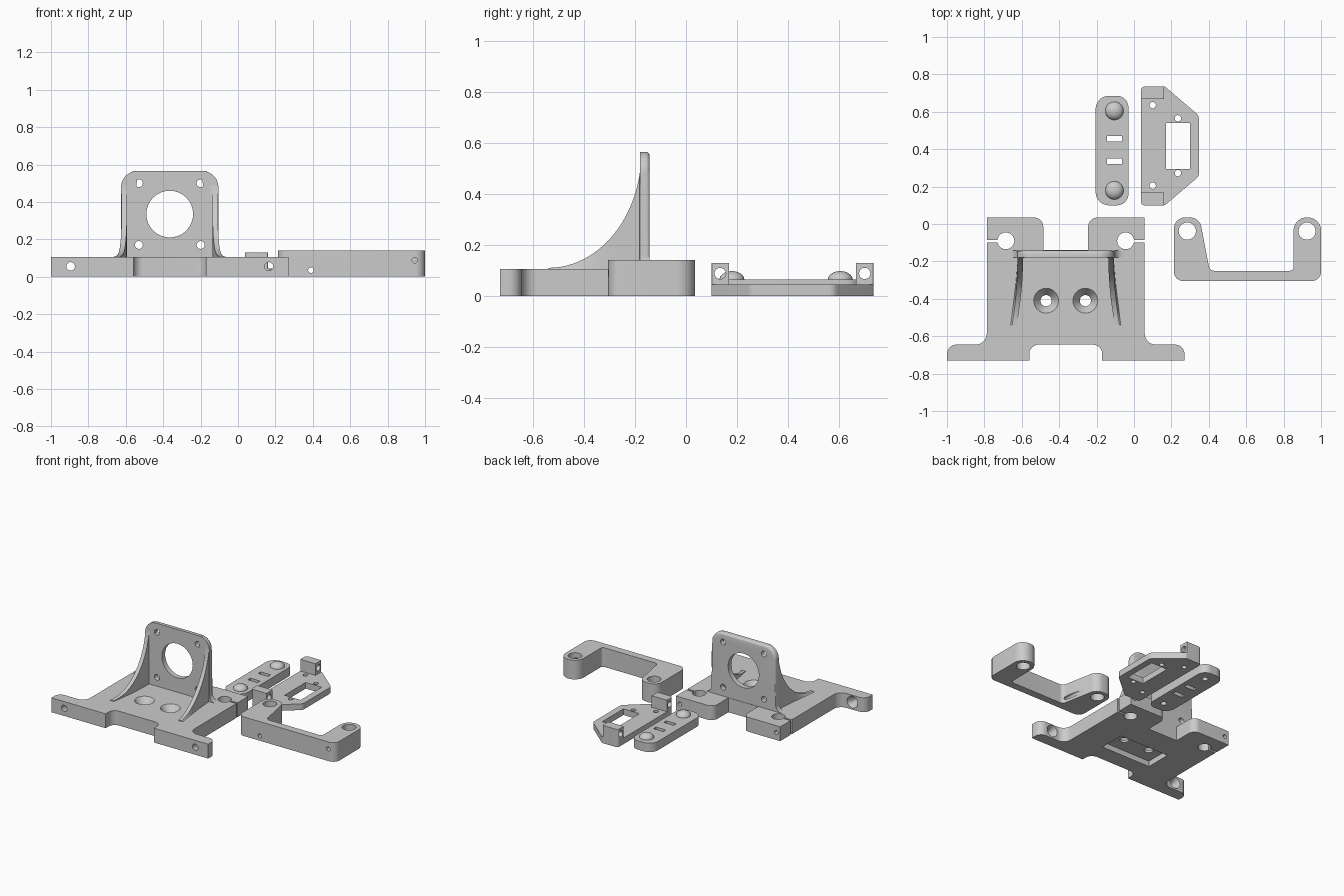
import bpy, bmesh, math
from mathutils import Vector

if "Cube" in bpy.data.objects:
    bpy.data.objects.remove(bpy.data.objects["Cube"])

grey = bpy.data.materials.new("plain grey")
grey.use_nodes = True
grey.diffuse_color = (0.6, 0.6, 0.6, 1)
grey.node_tree.nodes["Principled BSDF"].inputs["Base Color"].default_value = grey.diffuse_color

# Profile planes: each maps (u, v, depth) to x, y, z
PLANES = {"x": lambda u, v, w: (w, u, v),
          "y": lambda u, v, w: (u, w, v),
          "z": lambda u, v, w: (u, v, w)}


def rounded(points, steps=8):
    """Outline with each (u, v, radius) corner replaced by an arc."""
    out = []
    for i, (u, v, r) in enumerate(points):
        p = Vector((u, v))
        if r == 0:
            out.append(p)
            continue
        a = (Vector(points[i - 1][:2]) - p).normalized()
        b = (Vector(points[(i + 1) % len(points)][:2]) - p).normalized()
        half = a.angle(b) / 2
        centre = p + (a + b).normalized() * r / math.sin(half)
        start = p + a * r / math.tan(half) - centre
        end = p + b * r / math.tan(half) - centre
        out += [centre + start.lerp(end, k / steps).normalized() * r for k in range(steps + 1)]
    return out


def make(name, bm):
    bmesh.ops.recalc_face_normals(bm, faces=bm.faces)
    mesh = bpy.data.meshes.new(name)
    bm.to_mesh(mesh)
    bm.free()
    mesh.materials.append(grey)
    obj = bpy.data.objects.new(name, mesh)
    bpy.context.collection.objects.link(obj)
    return obj


def prism(name, outline, low, high, axis="z"):
    place = PLANES[axis]
    bm = bmesh.new()
    face = bm.faces.new([bm.verts.new(place(u, v, low)) for u, v in outline])
    moved = bmesh.ops.extrude_face_region(bm, geom=[face], use_keep_orig=True)["geom"]
    bmesh.ops.translate(bm, verts=[g for g in moved if isinstance(g, bmesh.types.BMVert)],
                        vec=place(0, 0, high - low))
    return make(name, bm)


def box(u0, u1, v0, v1, low, high):
    return prism("cutter", [(u0, v0), (u1, v0), (u1, v1), (u0, v1)], low, high)


def hole(u, v, r, low, high, axis="z", r_high=None):
    """Round cutter, conical when r_high is given."""
    place = PLANES[axis]
    bm = bmesh.new()
    rings = []
    for w, rad in ((low, r), (high, r_high or r)):
        rings.append([bm.verts.new(place(u + rad * math.cos(k * math.tau / 32),
                                         v + rad * math.sin(k * math.tau / 32), w)) for k in range(32)])
        bm.faces.new(rings[-1])
    for k in range(32):
        n = (k + 1) % 32
        bm.faces.new((rings[0][k], rings[0][n], rings[1][n], rings[1][k]))
    return make("cutter", bm)


def cut(obj, cutters):
    for cutter in cutters:
        mod = obj.modifiers.new("cut", "BOOLEAN")
        mod.operation, mod.solver, mod.object = "DIFFERENCE", "EXACT", cutter
    graph = bpy.context.evaluated_depsgraph_get()
    mesh = bpy.data.meshes.new_from_object(obj.evaluated_get(graph))
    obj.modifiers.clear()
    obj.data = mesh
    for cutter in cutters:
        bpy.data.objects.remove(cutter)


MID = -0.365          # symmetry line of the carriage
TOP = 0.105           # carriage height

# Carriage: one half outline, mirrored
half = [(0.195, -0.645, 0.05), (0.195, -0.73, 0), (0.635, -0.73, 0), (0.635, -0.645, 0.05),
        (0.422, -0.645, 0.06), (0.422, 0.035, 0), (0.12, 0.035, 0.05), (0.12, -0.14, 0)]
outline = [(MID + x, y, r) for x, y, r in half] + [(MID - x, y, r) for x, y, r in reversed(half)]
carriage = prism("carriage_base", rounded(outline), 0, TOP)

cuts = [box(MID - 0.2, MID + 0.2, -0.52, -0.33, -0.1, 0.04)]
for s in (-1, 1):
    rod, wing, screw = MID + s * 0.32, MID + s * 0.53, MID + s * 0.105
    slit = sorted((rod, MID + s * 0.5))
    cuts += [hole(rod, -0.09, 0.045, -0.1, 0.2),
             box(slit[0], slit[1], -0.1, -0.085, -0.1, 0.2),
             hole(MID + s * 0.39, 0.055, 0.015, -0.2, 0.1, "y"),
             hole(wing, 0.055, 0.023, -0.8, -0.6, "y"),
             hole(wing, 0.055, 0.023, -0.685, -0.63, "y", 0.05),
             hole(screw, -0.41, 0.03, -0.1, 0.2),
             hole(screw, -0.41, 0.03, 0.055, 0.11, "z", 0.07)]
cut(carriage, cuts)

# Upright motor plate with flared feet and softened rear edge
half = [(0.33, 0.1, 0), (0.33, TOP, 0), (0.26, TOP, 0.05), (0.26, 0.565, 0.085)]
outline = [(MID + x, z, r) for x, z, r in half] + [(MID - x, z, r) for x, z, r in reversed(half)]
plate = prism("motor_plate", rounded(outline), -0.18, -0.143, "y")
bm = bmesh.new()
bm.from_mesh(plate.data)
rear = [e for e in bm.edges if all(v.co.y > -0.15 and v.co.z > 0.15 for v in e.verts)]
bmesh.ops.bevel(bm, geom=rear, offset=0.015, segments=4, affect="EDGES", profile=0.5)
bm.to_mesh(plate.data)
bm.free()
cuts = [hole(MID, 0.335, 0.125, -0.3, 0, "y")]
cuts += [hole(MID + s * 0.165, 0.335 + t * 0.165, 0.021, -0.3, 0, "y") for s in (-1, 1) for t in (-1, 1)]
cut(plate, cuts)

# Curved side gussets, bowing outward toward the front
for side, s in (("left", 1), ("right", -1)):
    bm = bmesh.new()
    rows = []
    for k in range(25):
        a = k / 24 * math.pi / 2
        t = 1 - math.cos(a)
        y, z = -0.175 - 0.365 * t, 0.565 - 0.455 * math.sin(a)
        lean = max(0, z - 0.48) * 0.7      # stays inside the plate's rounded corner
        inner = MID + s * (0.228 + 0.035 * t * t - lean)
        outer = MID + s * (0.257 + 0.03 * t * t - lean)
        foot = MID + s * (0.257 + 0.03 * t * t + 0.015 * t)
        base = MID + s * (0.228 + 0.035 * t * t)
        rows.append([bm.verts.new(c) for c in ((inner, y, z), (outer, y, z), (foot, y, 0.1), (base, y, 0.1))])
    for a, b in zip(rows, rows[1:]):
        for k in range(4):
            bm.faces.new((a[k], a[(k + 1) % 4], b[(k + 1) % 4], b[k]))
    bm.faces.new(rows[0])
    bm.faces.new(rows[-1])
    make(side + "_gusset", bm)

# Belt clamp strip with two domed studs
outline = [(-0.205, 0.1, 0.07), (-0.03, 0.1, 0.06), (-0.03, 0.685, 0.06), (-0.205, 0.685, 0.07)]
strip = prism("clamp_strip", rounded(outline), 0, 0.065)
cuts = [box(-0.145, -0.065, y - 0.015, y + 0.015, -0.1, 0.2) for y in (0.335, 0.455)]
cuts += [hole(-0.105, y, 0.02, -0.1, 0.05) for y in (0.18, 0.605)]
cut(strip, cuts)
for name, y in (("front_stud", 0.18), ("rear_stud", 0.605)):
    bm = bmesh.new()
    bmesh.ops.create_uvsphere(bm, u_segments=32, v_segments=16, radius=0.049)
    bmesh.ops.bisect_plane(bm, geom=bm.verts[:] + bm.edges[:] + bm.faces[:], plane_co=(0, 0, -0.001),
                           plane_no=(0, 0, 1), clear_inner=True)
    bmesh.ops.scale(bm, vec=(1, 1, 0.7), verts=bm.verts)
    bmesh.ops.translate(bm, vec=(-0.105, y, 0.063), verts=bm.verts)
    make(name, bm)

# Tapered switch plate with a window and two raised ears
outline = [(0.037, 0.1, 0.02), (0.165, 0.1, 0.02), (0.347, 0.255, 0.04),
           (0.347, 0.58, 0.04), (0.165, 0.735, 0.02), (0.037, 0.735, 0.02)]
switch = prism("switch_plate", rounded(outline), 0, 0.045)
cuts = [box(0.17, 0.3, 0.295, 0.54, -0.1, 0.2)]
cuts += [hole(x, y, 0.017, -0.1, 0.2) for x, y in ((0.1, 0.205), (0.1, 0.635), (0.235, 0.272), (0.235, 0.565))]
cut(switch, cuts)
for name, near, far in (("front_ear", 0.1, 0.168), ("rear_ear", 0.735, 0.667)):
    outline = [(0.037, near, 0.02), (0.16, near, 0.003), (0.16, far, 0), (0.037, far, 0)]
    ear = prism(name, rounded(outline), 0.04, 0.13)
    cut(ear, [hole((near + far) / 2, 0.088, 0.022, 0, 0.3, "x")])

# U-shaped rod bracket
outline = [(0.213, -0.305, 0.05), (1, -0.305, 0.05), (1, 0.035, 0.07), (0.853, 0.035, 0.07),
           (0.853, -0.25, 0.02), (0.405, -0.25, 0.03), (0.35, 0.035, 0.06), (0.213, 0.035, 0.06)]
bracket = prism("rod_bracket", rounded(outline), 0, 0.14)
cuts = [hole(x, -0.038, 0.046, -0.1, 0.3) for x in (0.285, 0.925)]
cuts += [hole(0.39, 0.035, 0.015, -0.4, 0, "y"), hole(0.945, 0.088, 0.015, -0.4, 0, "y")]
cut(bracket, cuts)

# Smooth curved faces, keep edges crisp
for obj in bpy.context.scene.objects:
    obj.select_set(obj.type == "MESH")
bpy.context.view_layer.objects.active = carriage
bpy.ops.object.shade_smooth_by_angle(angle=math.radians(30))
